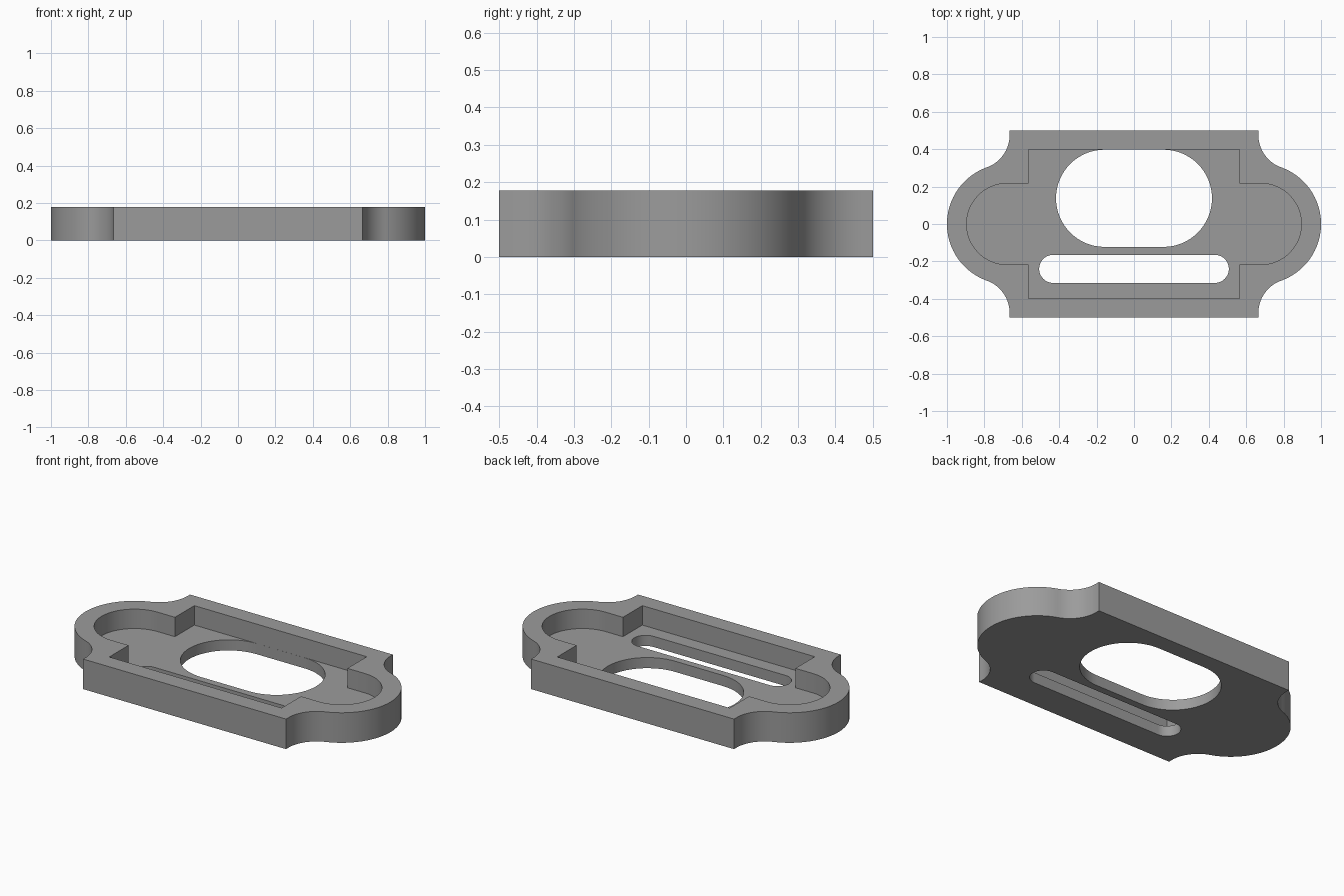
import bpy, bmesh
from math import sin, cos, radians, sqrt, atan2, degrees

if "Cube" in bpy.data.objects:
    bpy.data.objects.remove(bpy.data.objects["Cube"])

HEIGHT, FLOOR = 0.178, 0.063
BULB_X, BULB_R, POCKET_R = 0.678, 0.322, 0.217


def arc(cx, cy, r, a0, a1, n):
    """Points on an arc, angles in degrees."""
    return [(cx + r * cos(radians(a0 + (a1 - a0) * i / n)),
             cy + r * sin(radians(a0 + (a1 - a0) * i / n))) for i in range(n + 1)]


def four_way(quarter):
    """Mirror a profile that runs from the +x axis up to the back edge."""
    upper = quarter + [(-x, y) for x, y in reversed(quarter)]
    lower = [(x, -y) for x, y in reversed(upper)]
    return upper + lower[1:-1]


def stadium(cy, half_x, r, n=32):
    c = half_x - r
    return arc(c, cy, r, -90, 90, n) + arc(-c, cy, r, 90, 270, n)


def prism(name, outline, z0, z1):
    bm = bmesh.new()
    face = bm.faces.new([bm.verts.new((x, y, z0)) for x, y in outline])
    ext = bmesh.ops.extrude_face_region(bm, geom=[face])
    for v in ext["geom"]:
        if isinstance(v, bmesh.types.BMVert):
            v.co.z = z1
    bmesh.ops.recalc_face_normals(bm, faces=bm.faces[:])
    mesh = bpy.data.meshes.new(name)
    bm.to_mesh(mesh)
    bm.free()
    ob = bpy.data.objects.new(name, mesh)
    bpy.context.collection.objects.link(ob)
    return ob


# Outer outline: rounded end, concave neck, straight long side
neck_x, neck_y, neck_r = 0.849, 0.476, 0.184
tangent = degrees(atan2(neck_y, neck_x - BULB_X))
outer = arc(BULB_X, 0, BULB_R, 0, tangent, 24)
outer += arc(neck_x, neck_y, neck_r, 180 + tangent, 180, 16)[1:]
outer += [(0.665, 0.5)]
plate = prism("plate", four_way(outer), 0, HEIGHT)

# Recess, large opening and narrow slot
recess = arc(BULB_X, 0, POCKET_R, 0, 90, 24) + [(0.565, POCKET_R), (0.565, 0.398)]
cutters = [
    prism("recess_cutter", four_way(recess), FLOOR, HEIGHT + 0.1),
    prism("opening_cutter", stadium(0.1375, 0.417, 0.26), -0.1, HEIGHT + 0.1),
    prism("slot_cutter", stadium(-0.24, 0.507, 0.075), -0.1, HEIGHT + 0.1),
]

bpy.context.view_layer.objects.active = plate
for cutter in cutters:
    cutter.hide_render = True
    mod = plate.modifiers.new(cutter.name, "BOOLEAN")
    mod.operation, mod.solver, mod.object = "DIFFERENCE", "EXACT", cutter
    bpy.ops.object.modifier_apply(modifier=mod.name)
    bpy.data.objects.remove(cutter)

# Single grey finish, smooth curved walls with sharp rims
grey = bpy.data.materials.new("mid_grey")
grey.diffuse_color = (0.33, 0.33, 0.33, 1)
grey.use_nodes = True
grey.node_tree.nodes["Principled BSDF"].inputs["Base Color"].default_value = grey.diffuse_color
plate.data.materials.clear()
plate.data.materials.append(grey)
bpy.ops.object.select_all(action="DESELECT")
plate.select_set(True)
bpy.ops.object.shade_smooth_by_angle(angle=radians(30))
